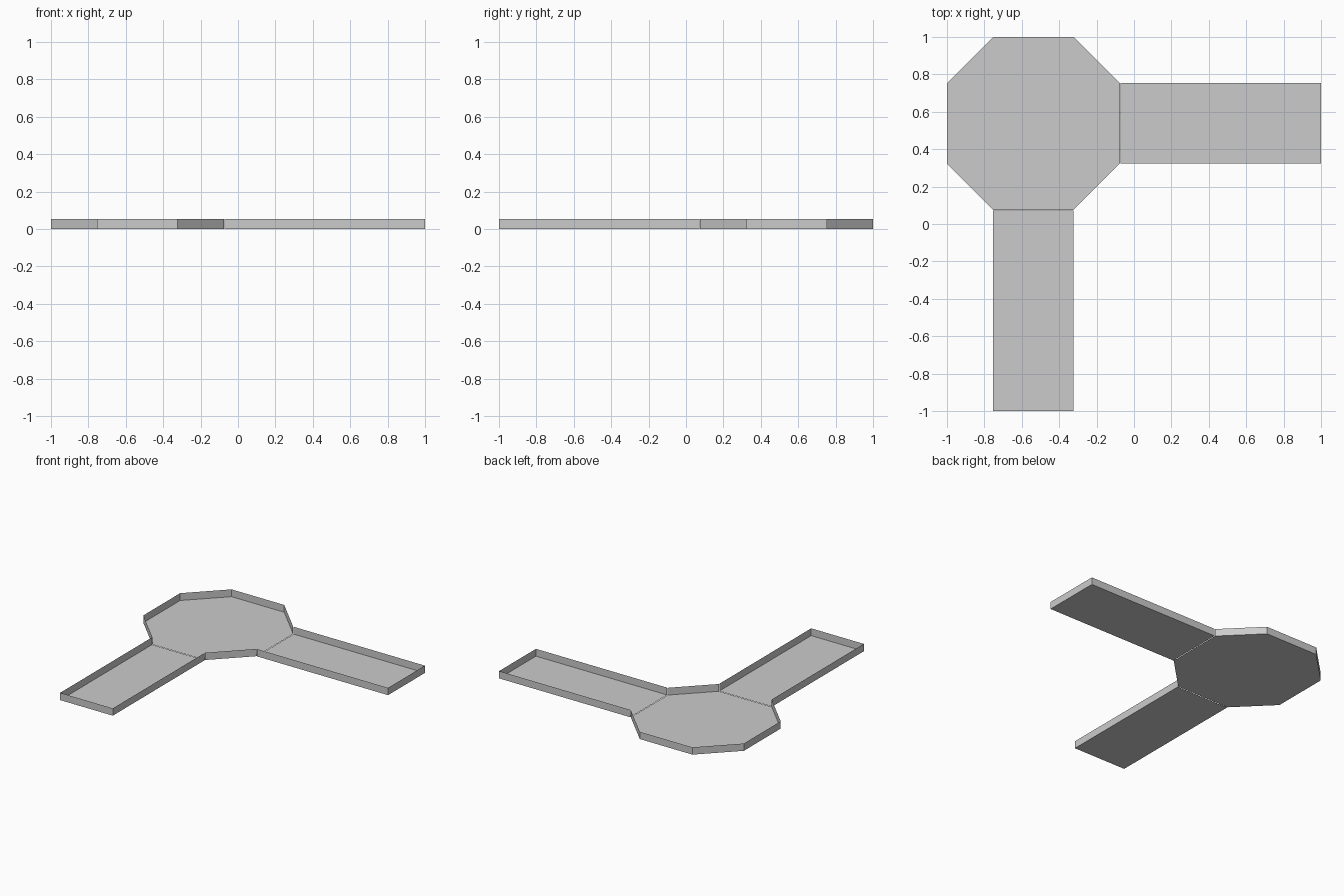
import bpy
import bmesh

HEIGHT = 0.054          # wall height
CENTRE = 0.538          # distance of the octagon centre from both axes
APOTHEM = 0.462         # octagon centre to its straight sides
HALF = 0.215            # half the width of an arm and of an octagon side
ARM_START = -0.072      # inner end of an arm, measured along its length

cube = bpy.data.objects.get("Cube")
if cube:
    bpy.data.objects.remove(cube, do_unlink=True)

grey = bpy.data.materials.new("light grey")
grey.use_nodes = True
colour = (0.6, 0.6, 0.6, 1)
grey.diffuse_color = colour
grey.node_tree.nodes["Principled BSDF"].inputs["Base Color"].default_value = colour


def tray(name, outline, open_sides):
    """Flat floor with thin upright walls on every side but the open ones."""
    bm = bmesh.new()
    low = [bm.verts.new((x, y, 0)) for x, y in outline]
    high = [bm.verts.new((x, y, HEIGHT)) for x, y in outline]
    bm.faces.new(low[::-1])
    for i in range(len(outline)):
        if i not in open_sides:
            j = (i + 1) % len(outline)
            bm.faces.new((low[i], low[j], high[j], high[i]))
    for vert in [v for v in bm.verts if not v.link_faces]:
        bm.verts.remove(vert)
    mesh = bpy.data.meshes.new(name)
    bm.to_mesh(mesh)
    bm.free()
    mesh.materials.append(grey)
    bpy.context.collection.objects.link(bpy.data.objects.new(name, mesh))


# Octagonal hub, open towards the front and left arms
a, h = APOTHEM, HALF
corners = [(-h, -a), (h, -a), (a, -h), (a, h), (h, a), (-h, a), (-a, h), (-a, -h)]
tray("octagon_hub", [(x - CENTRE, y + CENTRE) for x, y in corners], {0, 2})

# Arms, each open where it meets the hub
near, far = CENTRE - HALF, CENTRE + HALF
tray("left_arm", [(ARM_START, near), (1, near), (1, far), (ARM_START, far)], {3})
tray("front_arm", [(-far, -1), (-near, -1), (-near, -ARM_START), (-far, -ARM_START)], {2})
